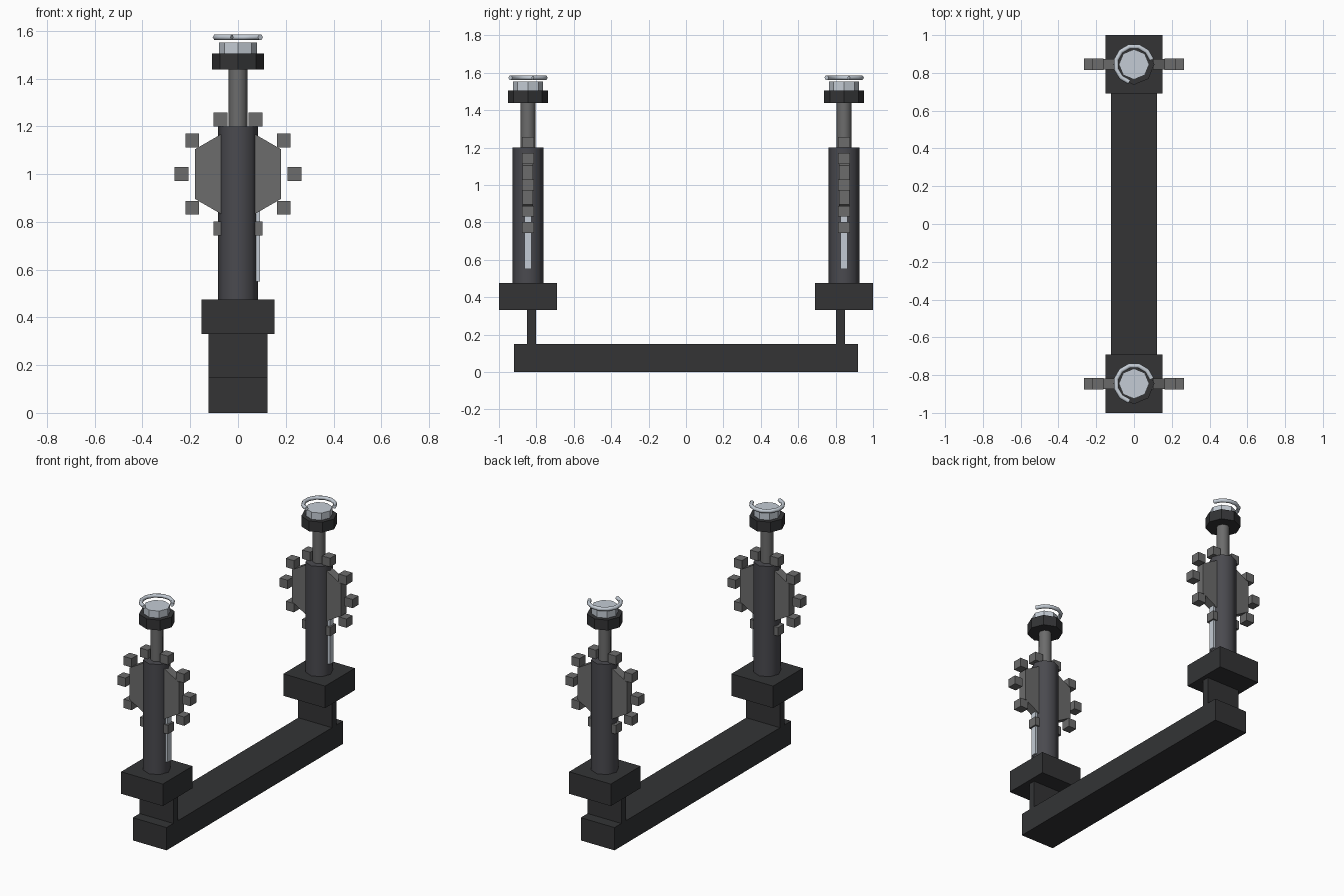
import bpy
from math import sin, cos, pi, radians

if "Cube" in bpy.data.objects:
    bpy.data.objects.remove(bpy.data.objects["Cube"])


def material(name, rgb):
    m = bpy.data.materials.new(name)
    m.diffuse_color = (*rgb, 1)
    m.use_nodes = True
    m.node_tree.nodes["Principled BSDF"].inputs["Base Color"].default_value = m.diffuse_color
    return m


BLACK = material("black_base", (0.033, 0.034, 0.036))
DARK = material("dark_sleeve", (0.068, 0.068, 0.078))
GREY = material("grey_metal", (0.15, 0.15, 0.15))
SILVER = material("silver", (0.55, 0.6, 0.66))


def box(name, x, y, z, mat):
    """Box from (min, max) ranges."""
    centre = [(a + b) / 2 for a, b in (x, y, z)]
    bpy.ops.mesh.primitive_cube_add(size=1, location=centre)
    o = bpy.context.object
    o.name = name
    o.scale = [b - a for a, b in (x, y, z)]
    bpy.ops.object.transform_apply(location=False, rotation=False)
    o.data.materials.append(mat)
    return o


def prism(name, sides, radius, depth, loc, mat, rot=(0, 0, 0), smooth=False):
    bpy.ops.mesh.primitive_cylinder_add(vertices=sides, radius=radius, depth=depth,
                                        location=loc, rotation=rot)
    o = bpy.context.object
    o.name = name
    o.data.materials.append(mat)
    if smooth:
        bpy.ops.object.shade_smooth_by_angle(angle=radians(50))
    return o


def open_ring(name, y):
    """Open clip ring swept along an arc, gap facing front right."""
    cu = bpy.data.curves.new(name, 'CURVE')
    cu.dimensions = '3D'
    cu.bevel_depth = 0.0125
    cu.bevel_resolution = 1
    cu.use_fill_caps = True
    n = 9
    sp = cu.splines.new('POLY')
    sp.points.add(n - 1)
    for i in range(n):
        a = radians(15 + 240 * i / (n - 1))
        sp.points[i].co = (0.097 * cos(a), 0.097 * sin(a), 0, 1)
    cu.materials.append(SILVER)
    o = bpy.data.objects.new(name, cu)
    o.location = (0, y, 1.573)
    bpy.context.collection.objects.link(o)


# Long floor beam
box("base_beam", (-0.123, 0.123), (-0.92, 0.92), (0, 0.15), BLACK)

for side, s in (("front", -1), ("back", 1)):
    y = 0.845 * s
    # Neck plate and mounting block
    yn = 0.826 * s
    box(side + "_neck_plate", (-0.123, 0.123), (yn - 0.023, yn + 0.023), (0.15, 0.33), BLACK)
    box(side + "_mount_block", (-0.152, 0.152), (y - 0.155, y + 0.155), (0.33, 0.475), BLACK)
    # Sleeve, rod and head
    prism(side + "_sleeve", 8, 0.083, 0.725, (0, y, 0.8375), DARK, smooth=True)
    prism(side + "_rod", 8, 0.04, 0.25, (0, y, 1.32), GREY, smooth=True)
    prism(side + "_collar", 8, 0.108, 0.068, (0, y, 1.471), BLACK)
    prism(side + "_head_disc", 8, 0.08, 0.048, (0, y, 1.528), SILVER)
    open_ring(side + "_clip_ring", y)
    # Silver gauge strip on the right of the sleeve
    box(side + "_gauge_strip", (0.07, 0.092), (y - 0.019, y + 0.019), (0.55, 0.85), SILVER)
    # Hexagonal gear plate with ten square teeth
    prism(side + "_gear_plate", 6, 0.208, 0.056, (0, y, 1.0), GREY, rot=(pi / 2, 0, 0))
    for i in range(10):
        a = i * pi / 5
        cx, cz, h = 0.237 * cos(a), 1 + 0.24 * sin(a), 0.029
        box(f"{side}_gear_tooth_{i + 1}", (cx - h, cx + h), (y - h - 0.002, y + h + 0.002),
            (cz - h, cz + h), GREY)
